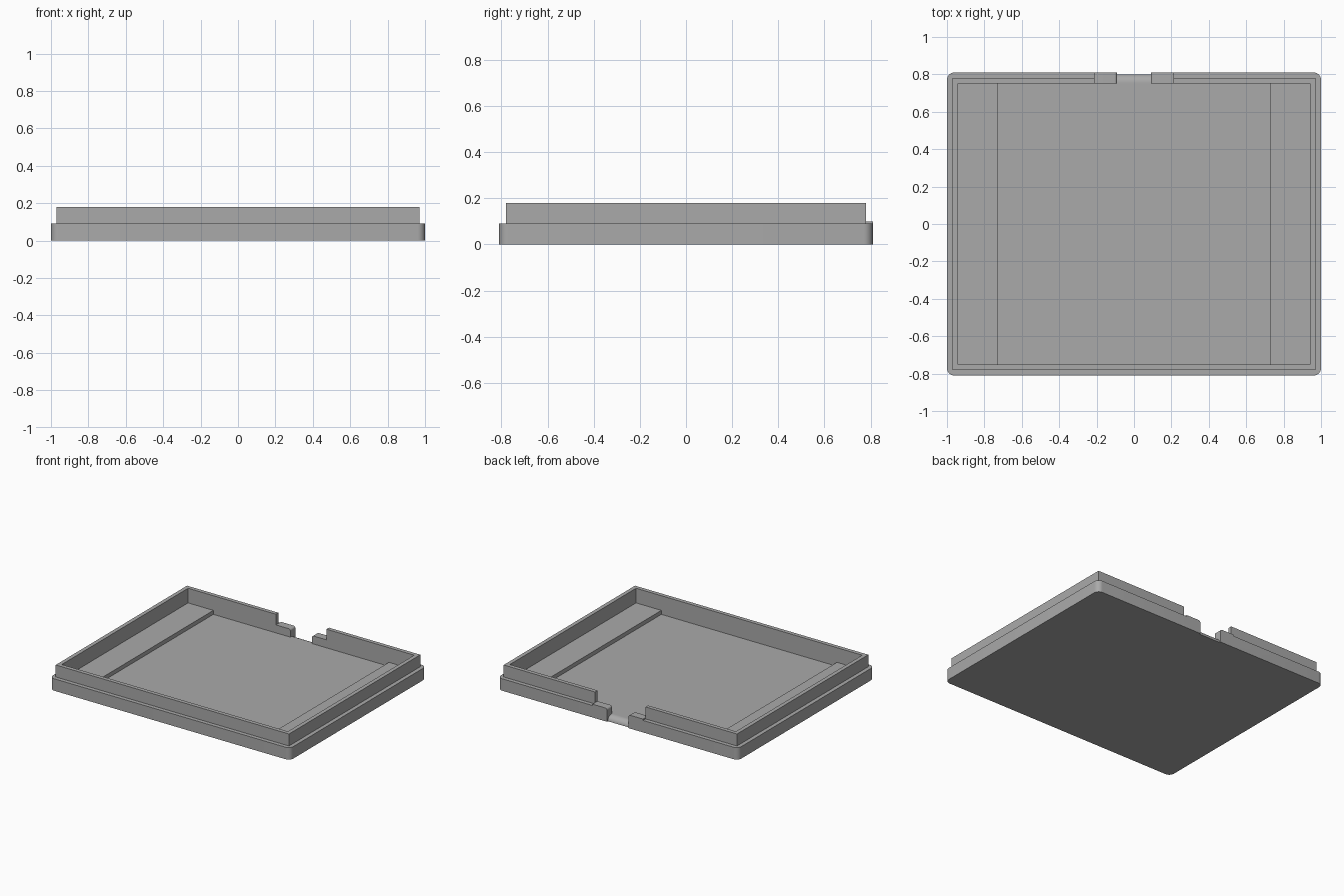
import bpy, bmesh, math
from mathutils import Vector

if "Cube" in bpy.data.objects:
    bpy.data.objects.remove(bpy.data.objects["Cube"], do_unlink=True)

grey = bpy.data.materials.new("mid grey")
grey.use_nodes = True
COLOR = (0.4, 0.4, 0.4, 1)
grey.diffuse_color = COLOR
grey.node_tree.nodes["Principled BSDF"].inputs["Base Color"].default_value = COLOR

FLOOR, LEDGE, RIM, TOP = 0.04, 0.07, 0.09, 0.18


def prism(name, profile, axis, start, end):
    """Extrude a 2D profile along an axis (0, 1 or 2) between two positions."""
    def place(p):
        q = list(p)
        q.insert(axis, start)
        return q
    bm = bmesh.new()
    face = bm.faces.new([bm.verts.new(place(p)) for p in profile])
    new = bmesh.ops.extrude_face_region(bm, geom=[face])["geom"]
    shift = Vector((0, 0, 0))
    shift[axis] = end - start
    bmesh.ops.translate(bm, vec=shift, verts=[v for v in new if isinstance(v, bmesh.types.BMVert)])
    bmesh.ops.recalc_face_normals(bm, faces=bm.faces)
    mesh = bpy.data.meshes.new(name)
    bm.to_mesh(mesh)
    bm.free()
    mesh.materials.append(grey)
    obj = bpy.data.objects.new(name, mesh)
    bpy.context.collection.objects.link(obj)
    return obj


def rect(x0, x1, y0, y1):
    return [(x0, y0), (x1, y0), (x1, y1), (x0, y1)]


def arc(cx, cy, rx, ry, a0, a1, steps=8):
    angles = [math.radians(a0 + (a1 - a0) * i / steps) for i in range(steps + 1)]
    return [(cx + rx * math.cos(a), cy + ry * math.sin(a)) for a in angles]


def combine(target, tool, operation):
    mod = target.modifiers.new(operation.title(), "BOOLEAN")
    mod.operation, mod.solver, mod.object = operation, "EXACT", tool
    bpy.context.view_layer.objects.active = target
    bpy.ops.object.modifier_apply(modifier=mod.name)
    bpy.data.objects.remove(tool, do_unlink=True)


# Base with rounded vertical corners
R = 0.04
outline = []
for sx, sy, a in ((1, 1, 0), (-1, 1, 90), (-1, -1, 180), (1, -1, 270)):
    outline += arc(sx * (1 - R), sy * (0.81 - R), R, R, a, a + 90)
tray = prism("tray", outline, 2, 0, RIM)

# Raised lip, opened at the back, and the two blocks beside the notch
combine(tray, prism("lip", rect(-0.97, 0.97, -0.78, 0.78), 2, 0.02, TOP), "UNION")
combine(tray, prism("lip_gap", rect(-0.21, 0.21, 0.7, 0.9), 2, 0.08, 0.3), "DIFFERENCE")
combine(tray, prism("notch_blocks", rect(-0.21, 0.21, 0.7, 0.81), 2, 0.03, 0.1), "UNION")

# Cavity with a raised ledge along each side
half = [(0.73, FLOOR), (0.73, LEDGE), (0.94, LEDGE), (0.94, 0.3)]
cavity = half + [(-x, z) for x, z in reversed(half)]
combine(tray, prism("cavity", cavity, 1, -0.75, 0.75), "DIFFERENCE")

# Notch with softened upper edges
side = [(0.09, FLOOR)] + arc(0.105, 0.085, 0.015, 0.015, 180, 90) + [(0.105, 0.3)]
notch = side + [(-x, z) for x, z in reversed(side)]
combine(tray, prism("notch", notch, 1, 0.74, 0.9), "DIFFERENCE")

# Rounded drop from the floor through the notch
ramp = arc(0.755, 0, 0.045, FLOOR, 90, 0) + [(0.8, -0.02), (0.9, -0.02), (0.9, 0.06), (0.755, 0.06)]
combine(tray, prism("notch_ramp", ramp, 0, -0.09, 0.09), "DIFFERENCE")

bpy.ops.object.select_all(action="DESELECT")
tray.select_set(True)
bpy.context.view_layer.objects.active = tray
bpy.ops.object.shade_smooth_by_angle(angle=math.radians(30))
